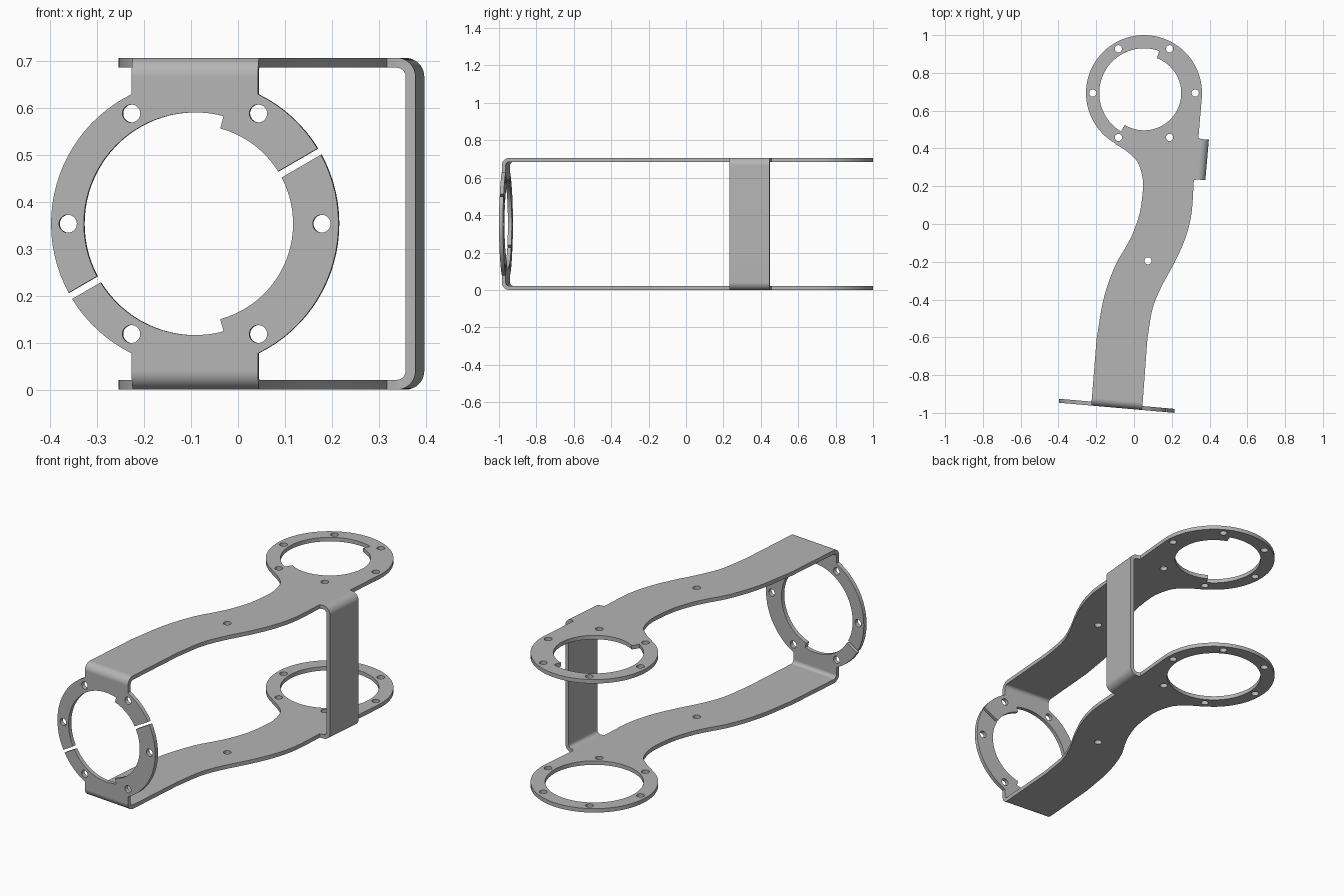
import bpy, bmesh
from math import sin, cos, asin, acos, degrees, radians
from mathutils import Vector, Matrix

if "Cube" in bpy.data.objects:
    bpy.data.objects.remove(bpy.data.objects["Cube"])

metal = bpy.data.materials.new("grey_metal")
metal.use_nodes = True
grey = (0.46, 0.46, 0.46, 1)
metal.diffuse_color = grey
metal.node_tree.nodes["Principled BSDF"].inputs["Base Color"].default_value = grey

H, T, R = 0.706, 0.021, 0.04             # height, sheet thickness, outer bend radius
RING, BORE, HOLES = 0.307, 0.237, 0.271  # ring radius, bore radius, bolt circle
HALF = 0.135                             # half width of the arm
TILT = radians(5)
ACROSS = Vector((cos(TILT), -sin(TILT), 0))
ALONG = Vector((sin(TILT), cos(TILT), 0))
UP = Vector((0, 0, 1))


def arc(c, r, a0, a1):
    n = max(4, int(abs(a1 - a0) / 4))
    steps = [radians(a0 + (a1 - a0) * i / n) for i in range(n + 1)]
    return [(c[0] + r * cos(a), c[1] + r * sin(a)) for a in steps]


def circle(c, r):
    return arc(c, r, 0, 360)[:-1]


def bolt_holes(c, angles):
    return [circle(arc(c, HOLES, a, a + 1)[0], 0.019) for a in angles]


def smooth_path(pts, n=6):
    """Smooth curve passing through a few points."""
    p = [Vector(q) for q in pts]
    p = [2 * p[0] - p[1]] + p + [2 * p[-1] - p[-2]]
    out = []
    for a, b, c, d in zip(p, p[1:], p[2:], p[3:]):
        for i in range(n):
            t = i / n
            out.append(0.5 * (2 * b + (c - a) * t + (2 * a - 5 * b + 4 * c - d) * t**2
                              + (3 * b - a - 3 * c + d) * t**3))
    return [tuple(v) for v in out] + [tuple(p[-2])]


def prism(name, loops, depth, origin, x=Vector((1, 0, 0)), y=Vector((0, 1, 0))):
    """Sheet cut from an outline (first loop) and its holes, centred on origin."""
    cu = bpy.data.curves.new(name, 'CURVE')
    cu.dimensions, cu.fill_mode, cu.extrude = '2D', 'BOTH', depth / 2
    for loop in loops:
        s = cu.splines.new('POLY')
        s.points.add(len(loop) - 1)
        for pt, co in zip(s.points, loop):
            pt.co = (co[0], co[1], 0, 1)
        s.use_cyclic_u = True
    tmp = bpy.data.objects.new(name + "_outline", cu)
    bpy.context.collection.objects.link(tmp)
    bpy.context.view_layer.update()
    me = bpy.data.meshes.new_from_object(
        tmp.evaluated_get(bpy.context.evaluated_depsgraph_get()))
    bpy.data.objects.remove(tmp)
    frame = Matrix((x, y, x.cross(y))).transposed().to_4x4()
    frame.translation = origin
    bm = bmesh.new()
    bm.from_mesh(me)
    bmesh.ops.remove_doubles(bm, verts=bm.verts, dist=1e-5)
    bm.transform(frame)
    bmesh.ops.recalc_face_normals(bm, faces=bm.faces)
    bm.to_mesh(me)
    bm.free()
    me.name = name
    me.materials.clear()
    me.materials.append(metal)
    ob = bpy.data.objects.new(name, me)
    bpy.context.collection.objects.link(ob)
    bpy.ops.object.select_all(action='DESELECT')
    ob.select_set(True)
    bpy.context.view_layer.objects.active = ob
    bpy.ops.object.shade_smooth_by_angle(angle=radians(30))
    return ob


# Curved arm plates with a rear ring and a side tab
face = Vector((-0.092, -0.973, 0))       # centre of the front face
fold = face + ALONG * R                  # line where the front bend begins
front_l, front_r = fold - ACROSS * HALF, fold + ACROSS * HALF
side = Vector((0.387, 0.339, 0))         # centre of the side bridge's outer face
side_fold, SIDE_W = side - ACROSS * R, 0.215
tab_a, tab_b = (side_fold + ALONG * (k * SIDE_W / 2) for k in (-1, 1))
rear = (0.053, 0.693)

right_edge = smooth_path([(0.071, -0.608), (0.098, -0.45), (0.145, -0.333),
                          (0.214, -0.205), (0.27, -0.08), (0.304, 0.053), (0.317, 0.233)])
left_edge = smooth_path([(-0.098, 0.423), (-0.04, 0.386), (0.019, 0.328), (0.046, 0.238),
                         (0.045, 0.159), (0.029, 0.053), (-0.006, -0.048), (-0.04, -0.116),
                         (-0.103, -0.228), (-0.161, -0.397), (-0.198, -0.608)])
outline = ([front_l.xy[:], front_r.xy[:]] + right_edge + [tab_a.xy[:], tab_b.xy[:], (0.341, 0.456)]
           + arc(rear, RING, -5, 240) + left_edge)
holes = bolt_holes(rear, range(0, 360, 60)) + [circle((0.074, -0.195), 0.019)]
stepped_bore = arc(rear, BORE, 70, 239) + arc(rear, 0.197, 239, 430)
prism("upper_arm", [outline, stepped_bore] + holes, T, UP * (H - T / 2))
prism("lower_arm", [outline, circle(rear, BORE)] + holes, T, UP * (T / 2))

# Front ring in two halves, split by diagonal slits, each with a tab to its arm
mid = (0, 0)
tab_angle = degrees(acos(HALF / RING))
tab_end = H / 2 - R


def slit(r):
    return degrees(asin(0.0075 / r))


def half_ring(name, start, tab, sign, small_first):
    end = start + 180
    pts = arc(mid, RING, start + slit(RING), tab - 90 + tab_angle)
    z0 = sign * (RING * sin(radians(tab_angle)) + 0.01)
    pts += [(sign * HALF, z0), (sign * HALF, sign * tab_end),
            (-sign * HALF, sign * tab_end), (-sign * HALF, z0)]
    pts += arc(mid, RING, tab + 90 - tab_angle, end - slit(RING))
    small = 0.21
    r_end, r_start = (BORE, small) if small_first else (small, BORE)
    step = 75 if small_first else 285
    pts += arc(mid, r_end, end - slit(r_end), step)
    pts += arc(mid, r_start, step, start + slit(r_start))
    bolts = [a for a in range(0, 361, 60) if start < a < end]
    prism(name, [pts] + bolt_holes(mid, bolts), T,
          face + ALONG * (T / 2) + UP * (H / 2), ACROSS, UP)


half_ring("front_ring_upper", 30, 90, 1, True)
half_ring("front_ring_lower", 210, 270, -1, False)

# Rounded bends between the arms and the front ring
for name, z, a in (("upper_front_bend", H - R, 0), ("lower_front_bend", R, -90)):
    section = arc(mid, R, a, a + 90) + arc(mid, R - T, a + 90, a)
    prism(name, [section], 2 * HALF, fold + UP * z, -ALONG, UP)

# Side bridge joining both arms, with rounded corners
low, high = (-R, R), (-R, H - R)
section = (arc(low, R, -90, 0) + arc(high, R, 0, 90)
           + arc(high, R - T, 90, 0) + arc(low, R - T, 0, -90))
prism("side_bridge", [section], SIDE_W, side, ACROSS, UP)
